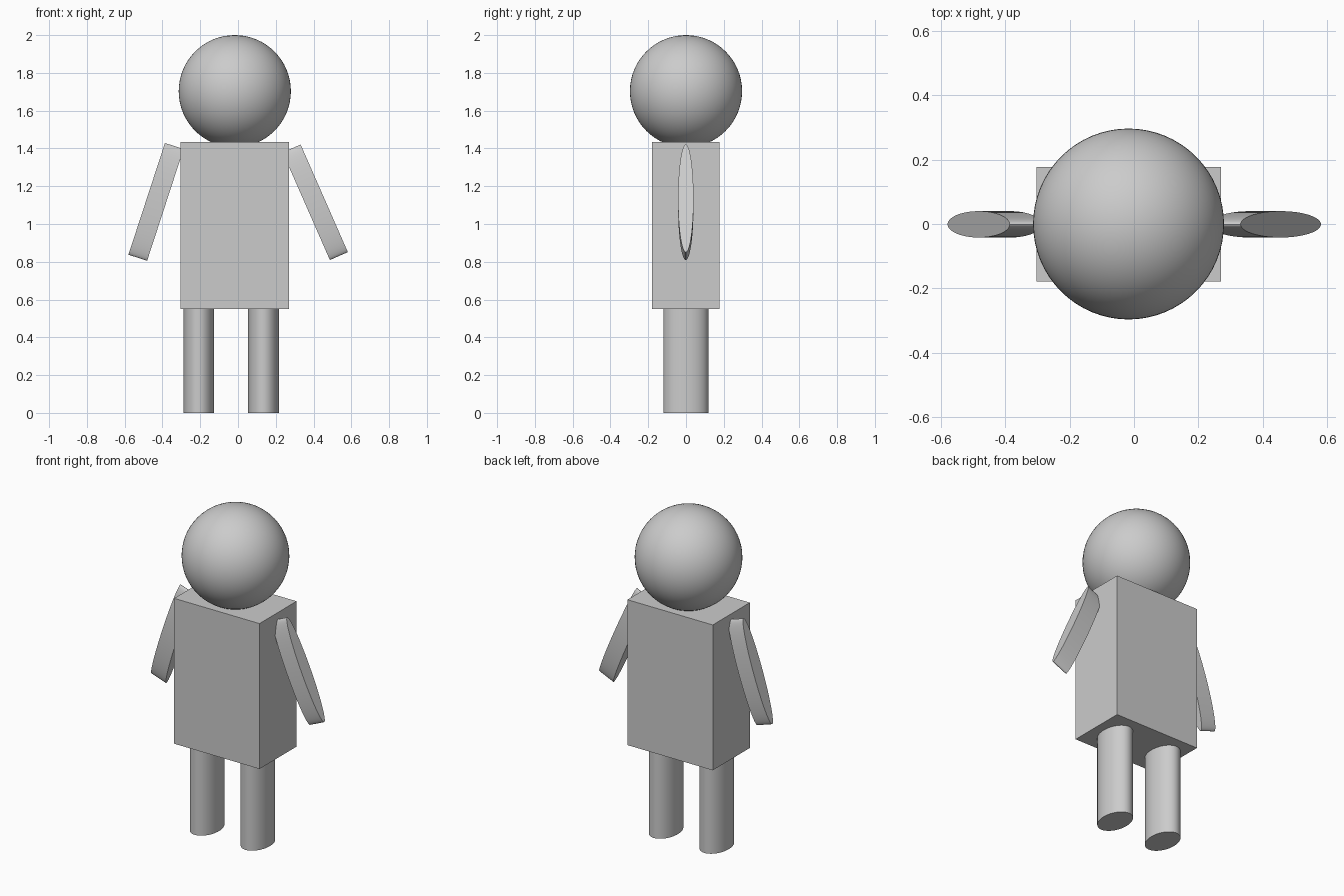
import bpy
from math import radians

if "Cube" in bpy.data.objects:
    bpy.data.objects.remove(bpy.data.objects["Cube"])


def finish(name, scale, tilt=0.0):
    """Name, stretch, tilt and smooth the newly added primitive."""
    ob = bpy.context.object
    ob.name = name
    ob.scale = scale
    ob.rotation_euler = (0, tilt, 0)
    bpy.ops.object.transform_apply(location=False, rotation=True, scale=True)
    bpy.ops.object.shade_smooth_by_angle(angle=radians(35))
    return ob


def elliptic_cylinder(name, loc, half, tilt=0.0):
    bpy.ops.mesh.primitive_cylinder_add(vertices=64, radius=1, depth=2, location=loc)
    return finish(name, half, tilt)


# Head
bpy.ops.mesh.primitive_uv_sphere_add(segments=64, ring_count=32, radius=1,
                                     location=(-0.017, 0, 1.703))
finish("head", (0.297, 0.297, 0.297))

# Torso block
bpy.ops.mesh.primitive_cube_add(size=2, location=(-0.017, -0.001, 0.993))
finish("torso", (0.287, 0.178, 0.442))

# Legs: upright oval columns
for side, x in (("right", -0.207), ("left", 0.135)):
    elliptic_cylinder(side + "_leg", (x, -0.001, 0.277), (0.081, 0.119, 0.277))

# Arms: long oval slabs, flat faces pointing outward, hanging at slightly different angles
for side, x, z, tilt in (("right", -0.434, 1.117, 18.1), ("left", 0.409, 1.115, -23.7)):
    elliptic_cylinder(side + "_arm", (x, -0.001, z), (0.311, 0.041, 0.052),
                      radians(90 + tilt))
